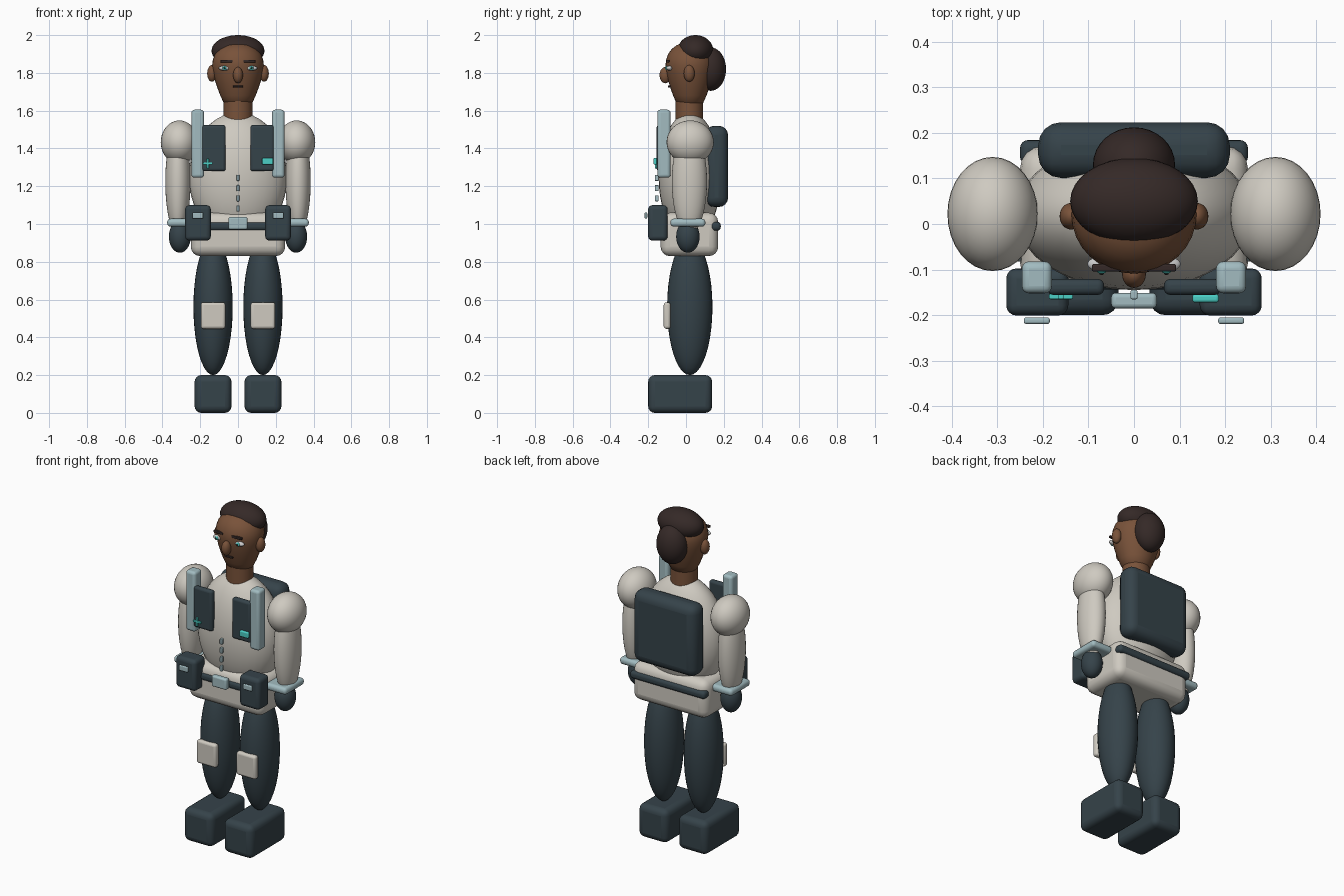
import bpy
import math

cube = bpy.data.objects.get("Cube")
if cube:
    bpy.data.objects.remove(cube, do_unlink=True)


def material(name, rgb):
    mat = bpy.data.materials.new(name)
    mat.use_nodes = True
    mat.diffuse_color = (*rgb, 1)
    node = next(n for n in mat.node_tree.nodes if n.type == 'BSDF_PRINCIPLED')
    node.inputs["Base Color"].default_value = (*rgb, 1)
    node.inputs["Roughness"].default_value = 0.7
    return mat


SUIT = material("suit_cloth", (0.62, 0.59, 0.53))
DARK = material("dark_gear", (0.036, 0.056, 0.068))
TRIM = material("pale_trim", (0.36, 0.5, 0.53))
SKIN = material("skin", (0.19, 0.085, 0.042))
HAIR = material("hair", (0.035, 0.022, 0.02))
GLOW = material("teal_accent", (0.07, 0.62, 0.56))
WHITE = material("eye_white", (0.6, 0.6, 0.58))


def finish(name, mat, angle=35):
    obj = bpy.context.object
    obj.name = obj.data.name = name
    obj.data.materials.append(mat)
    bpy.ops.object.shade_smooth_by_angle(angle=math.radians(angle))
    return obj


def ball(name, mat, center, radii):
    bpy.ops.mesh.primitive_uv_sphere_add(segments=32, ring_count=20, radius=1, location=center)
    bpy.context.object.scale = radii
    bpy.ops.object.transform_apply(location=False, rotation=False, scale=True)
    return finish(name, mat)


def box(name, mat, center, size, bevel=0.01):
    bpy.ops.mesh.primitive_cube_add(size=1, location=center)
    obj = bpy.context.object
    obj.scale = size
    bpy.ops.object.transform_apply(location=False, rotation=False, scale=True)
    mod = obj.modifiers.new("rounded_edges", 'BEVEL')
    mod.width = min(bevel, min(size) * 0.48)
    mod.segments = 4
    return finish(name, mat)


def lathe(name, mat, profile, y, depth, steps=32):
    """Spin (radius, height) points about z, flattened in y by depth."""
    verts, faces = [], []
    for r, z in profile:
        for i in range(steps):
            a = math.tau * i / steps
            verts.append((r * math.cos(a), y + r * depth * math.sin(a), z))
    for k in range(len(profile) - 1):
        for i in range(steps):
            j = (i + 1) % steps
            faces.append((k * steps + i, k * steps + j, (k + 1) * steps + j, (k + 1) * steps + i))
    faces.append(tuple(reversed(range(steps))))
    faces.append(tuple(range(len(verts) - steps, len(verts))))
    mesh = bpy.data.meshes.new(name)
    mesh.from_pydata(verts, [], faces)
    obj = bpy.data.objects.new(name, mesh)
    bpy.context.collection.objects.link(obj)
    bpy.ops.object.select_all(action='DESELECT')
    obj.select_set(True)
    bpy.context.view_layer.objects.active = obj
    return finish(name, mat)


# Torso and hips
ball("torso", SUIT, (0, 0.02, 1.25), (0.26, 0.165, 0.34))
box("pelvis", SUIT, (0, 0.018, 0.945), (0.5, 0.305, 0.23), 0.05)

# Neck and head
lathe("neck", SKIN, [(0.076, 1.53), (0.076, 1.68)], 0.018, 0.96)
lathe("head", SKIN, [(0.05, 1.625), (0.075, 1.64), (0.094, 1.68), (0.109, 1.72),
                     (0.122, 1.76), (0.131, 1.8), (0.137, 1.84), (0.133, 1.87),
                     (0.122, 1.9), (0.102, 1.926), (0.075, 1.946), (0.035, 1.96)], 0.02, 0.94)
ball("hair_cap", HAIR, (0, 0.05, 1.917), (0.14, 0.095, 0.083))
ball("hair_back", HAIR, (0, 0.13, 1.82), (0.09, 0.082, 0.115))
ball("nose", SKIN, (0, -0.11, 1.788), (0.026, 0.03, 0.043))
box("mouth", HAIR, (0, -0.085, 1.728), (0.052, 0.02, 0.01), 0.003)

# Belt, buckle, backpack and shirt buttons
box("belt_front", DARK, (0, -0.117, 0.988), (0.5, 0.054, 0.046), 0.018)
box("belt_back", DARK, (0, 0.157, 0.988), (0.5, 0.054, 0.046), 0.018)
box("belt_buckle", TRIM, (0, -0.168, 1.004), (0.1, 0.034, 0.066), 0.01)
box("backpack", DARK, (0, 0.162, 1.305), (0.42, 0.122, 0.43), 0.05)
for i in range(4):
    box(f"shirt_button_{i + 1}", TRIM, (0, -0.155, 1.244 - 0.054 * i), (0.016, 0.02, 0.032), 0.004)

# Paired parts
for side, s in (("left", 1), ("right", -1)):
    # Face
    ball(f"{side}_ear", SKIN, (s * 0.138, 0.017, 1.797), (0.025, 0.029, 0.044))
    ball(f"{side}_eye", WHITE, (s * 0.073, -0.088, 1.825), (0.029, 0.016, 0.013))
    ball(f"{side}_iris", GLOW, (s * 0.071, -0.102, 1.825), (0.011, 0.007, 0.011))
    ball(f"{side}_pupil", HAIR, (s * 0.071, -0.108, 1.825), (0.005, 0.004, 0.005))
    box(f"{side}_eyebrow", HAIR, (s * 0.06, -0.096, 1.862), (0.065, 0.016, 0.014), 0.004)
    # Arm
    ball(f"{side}_shoulder", SUIT, (s * 0.31, 0.022, 1.433), (0.099, 0.125, 0.115))
    ball(f"{side}_arm", SUIT, (s * 0.318, 0.018, 1.225), (0.067, 0.093, 0.28))
    box(f"{side}_cuff", TRIM, (s * 0.3, 0.01, 1.007), (0.15, 0.185, 0.042), 0.018)
    ball(f"{side}_glove", DARK, (s * 0.308, 0.01, 0.933), (0.058, 0.062, 0.085))
    # Leg
    ball(f"{side}_leg", DARK, (s * 0.132, 0.02, 0.561), (0.104, 0.12, 0.361))
    box(f"{side}_knee_pad", SUIT, (s * 0.132, -0.1, 0.515), (0.13, 0.036, 0.14), 0.014)
    box(f"{side}_boot", DARK, (s * 0.132, -0.031, 0.1), (0.195, 0.338, 0.2), 0.035)
    # Worn gear
    box(f"{side}_belt_pouch", DARK, (s * 0.212, -0.149, 1.006), (0.136, 0.103, 0.187), 0.022)
    box(f"{side}_pouch_tab", TRIM, (s * 0.213, -0.212, 1.045), (0.057, 0.014, 0.032), 0.005)
    box(f"{side}_strap", TRIM, (s * 0.213, -0.117, 1.425), (0.066, 0.07, 0.36), 0.016)
    box(f"{side}_chest_panel", DARK, (s * 0.128, -0.138, 1.402), (0.125, 0.035, 0.245), 0.014)

# Chest panel accents
box("chest_indicator", GLOW, (0.157, -0.163, 1.332), (0.058, 0.018, 0.036), 0.006)
box("cross_bar", GLOW, (-0.16, -0.159, 1.32), (0.052, 0.012, 0.012), 0.003)
box("cross_post", GLOW, (-0.16, -0.159, 1.32), (0.012, 0.012, 0.052), 0.003)
